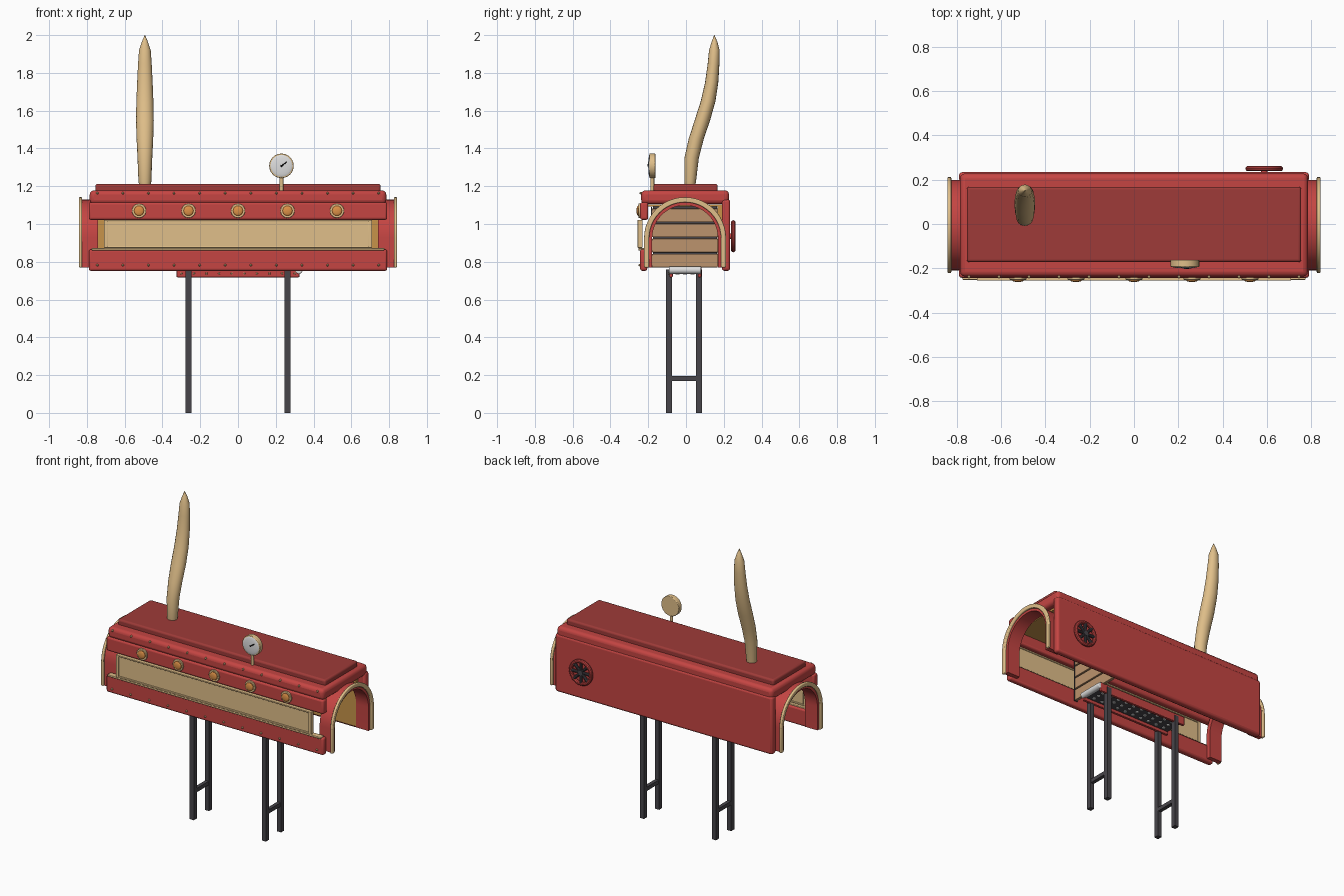
import bpy, bmesh, math
from mathutils import Vector, Matrix

cube = bpy.data.objects.get("Cube")
if cube:
    bpy.data.objects.remove(cube, do_unlink=True)


def material(name, r, g, b):
    lin = [((c + 0.055) / 1.055) ** 2.4 if c > 0.04 else c / 12.92 for c in (r, g, b)]
    m = bpy.data.materials.new(name)
    m.use_nodes = True
    m.diffuse_color = (*lin, 1)
    m.node_tree.nodes["Principled BSDF"].inputs["Base Color"].default_value = (*lin, 1)
    return m


RED = material("red paint", .77, .27, .26)
DARK_RED = material("dark red paint", .62, .23, .22)
TAN = material("pale tan", .88, .75, .54)
WOOD = material("brown wood", .74, .58, .43)
OCHRE = material("ochre lining", .78, .58, .29)
ORANGE = material("amber", .87, .57, .28)
IRON = material("dark iron", .28, .27, .29)
WHITE = material("dial white", .87, .87, .87)
BLACK = material("black", .08, .08, .08)


def finish(name, bm, mat, bevel=0):
    bmesh.ops.recalc_face_normals(bm, faces=bm.faces)
    me = bpy.data.meshes.new(name)
    bm.to_mesh(me)
    bm.free()
    me.materials.append(mat)
    ob = bpy.data.objects.new(name, me)
    bpy.context.collection.objects.link(ob)
    if bevel:
        mod = ob.modifiers.new("bevel", "BEVEL")
        mod.width, mod.segments = bevel, 3
    bpy.ops.object.select_all(action="DESELECT")
    ob.select_set(True)
    bpy.context.view_layer.objects.active = ob
    bpy.ops.object.shade_smooth_by_angle(angle=math.radians(35))
    return ob


def box(name, x, y, z, mat, bevel=0):
    """Box from (min, max) pairs."""
    bm = bmesh.new()
    bmesh.ops.create_cube(bm, size=1)
    for v in bm.verts:
        v.co = [a[0] + (c + .5) * (a[1] - a[0]) for c, a in zip(v.co, (x, y, z))]
    return finish(name, bm, mat, bevel)


def rod(name, a, b, r, mat, r2=None, sides=24, bevel=0):
    """Cylinder or cone between two points."""
    a, b = Vector(a), Vector(b)
    bm = bmesh.new()
    turn = (b - a).to_track_quat("Z", "Y").to_matrix().to_4x4()
    bmesh.ops.create_cone(bm, cap_ends=True, segments=sides, radius1=r,
                          radius2=r if r2 is None else r2, depth=(b - a).length,
                          matrix=Matrix.Translation((a + b) / 2) @ turn)
    return finish(name, bm, mat, bevel)


def dome(name, centre, r, depth, mat, seg=16):
    """Ball flattened along y."""
    bm = bmesh.new()
    bmesh.ops.create_uvsphere(bm, u_segments=seg, v_segments=seg // 2, radius=1,
                              matrix=Matrix.Translation(centre) @ Matrix.Diagonal((r, depth, r, 1)))
    return finish(name, bm, mat)


def ring(name, centre, r, tube, mat, seg=32, sides=10):
    """Torus facing along y."""
    bm = bmesh.new()
    rows = []
    for i in range(seg):
        a = math.tau * i / seg
        rows.append([bm.verts.new(Vector(centre) + Vector((
            (r + tube * math.cos(t)) * math.cos(a), tube * math.sin(t),
            (r + tube * math.cos(t)) * math.sin(a))))
            for t in (math.tau * j / sides for j in range(sides))])
    for i in range(seg):
        p, q = rows[i], rows[(i + 1) % seg]
        for j in range(sides):
            k = (j + 1) % sides
            bm.faces.new((p[j], p[k], q[k], q[j]))
    return finish(name, bm, mat)


def arch(name, x0, x1, inner, outer, mat, bevel=0):
    """Round-topped doorway frame, extruded along x."""
    def path(r):
        top = [(r * math.cos(math.pi * i / 24), .925 + r * math.sin(math.pi * i / 24)) for i in range(25)]
        return [(r, .77)] + top + [(-r, .77)]
    bm = bmesh.new()
    rows = [[bm.verts.new((x, y - .005, z)) for x, (y, z) in
             zip((x0, x1, x1, x0), (o, o, i, i))] for o, i in zip(path(outer), path(inner))]
    for p, q in zip(rows, rows[1:]):
        for j in range(4):
            k = (j + 1) % 4
            bm.faces.new((p[j], p[k], q[k], q[j]))
    bm.faces.new(rows[0])
    bm.faces.new(rows[-1])
    return finish(name, bm, mat, bevel)


# Housing: roof, front band, lower rail and back wall around an open bottom
box("roof_slab", (-.755, .755), (-.172, .168), (1.165, 1.212), DARK_RED, .012)
box("roof_cap", (-.785, .785), (-.237, .228), (1.105, 1.178), RED, .022)
box("front_band", (-.79, .79), (-.243, -.2), (1.022, 1.115), RED, .012)
box("front_lower_rail", (-.79, .79), (-.243, -.205), (.752, .866), RED, .012)
box("back_wall", (-.79, .79), (.19, .234), (.752, 1.13), RED, .014)
box("front_ledge", (-.775, .775), (-.252, -.215), (.86, .873), TAN, .004)

# Inner lining
box("back_lining", (-.74, .74), (.168, .19), (.775, 1.1), OCHRE)
box("ceiling_lining", (-.74, .74), (-.2, .19), (1.092, 1.104), OCHRE)

# Front panel with a raised frame
box("front_panel", (-.7, .7), (-.248, -.235), (.874, 1.022), TAN)
for z in (.874, 1.012):
    box("panel_frame_rail", (-.71, .71), (-.256, -.23), (z, z + .01), TAN, .003)
for s in (-1, 1):
    box("panel_frame_side", (s * .7 - .01, s * .7 + .01), (-.256, -.23), (.874, 1.022), TAN, .003)

# Arched ends
for s in (-1, 1):
    arch("end_arch", s * .74, s * .83, .174, .204, RED)
    arch("arch_trim", s * .825, s * .842, .19, .217, TAN, .005)

# Plank bulkhead with iron strips behind its joints
for i in range(4):
    z = .77 + i * .08
    box("bulkhead_plank", (.29, .31), (-.18, .168), (z, z + .072), WOOD, .003)
    box("bulkhead_strip", (.28, .29), (-.175, .165), (z + .066, z + .086), IRON)
box("bulkhead_post", (.286, .312), (-.186, -.18), (.77, 1.09), IRON)

# Rivets along the cap and rail
for i in range(12):
    x = -.745 + i * 1.49 / 11
    dome("cap_rivet", (x, -.237, 1.163), .0065, .01, TAN, 8)
    dome("rail_rivet", (x, -.243, .782), .0065, .009, TAN, 8)

# Round lamps on the front band
for i in range(5):
    x = (i - 2) * .262
    rod("lamp_base", (x, -.24, 1.07), (x, -.252, 1.07), .038, TAN, bevel=.003)
    rod("lamp_glass", (x, -.25, 1.07), (x, -.255, 1.07), .028, ORANGE)
    dome("lamp_bulge", (x, -.255, 1.07), .026, .007, ORANGE)

# Underside tray with a perforated plate and an end roller
for y in (-.088, .063):
    box("tray_side", (-.325, .325), (y, y + .018), (.718, .775), RED, .004)
box("tray_plate", (-.32, .32), (-.08, .07), (.738, .75), IRON)
for i in range(10):
    x = -.3 + i * .6 / 9
    dome("tray_rivet", (x, -.088, .738), .006, .006, TAN, 8)
    for y in (-.045, -.005, .035):
        rod("plate_stud", (x * .9, y, .74), (x * .9, y, .733), .011, WHITE, sides=12)
rod("end_roller", (.322, -.09, .756), (.322, .08, .756), .02, WHITE, bevel=.005)

# Legs and cross bars
for x in (-.262, .262):
    for y in (-.09, .068):
        box("leg", (x - .015, x + .015), (y - .016, y + .016), (0, .76), IRON)
    box("leg_crossbar", (x - .012, x + .012), (-.09, .068), (.17, .195), IRON)

# Curved, pointed stack: each row is height, y offset, half width, half depth
stack = [(1.205, .022, .03, .028), (1.225, .022, .034, .031), (1.35, .03, .039, .038),
         (1.45, .054, .044, .04), (1.55, .087, .047, .041), (1.65, .117, .045, .039),
         (1.75, .136, .041, .035), (1.85, .146, .036, .031), (1.92, .15, .031, .028),
         (1.965, .151, .016, .015), (2, .15, .001, .001)]
bm = bmesh.new()
rows = [[bm.verts.new((-.493 + w * math.cos(a), y + d * math.sin(a), z))
         for a in (math.tau * i / 16 for i in range(16))] for z, y, w, d in stack]
for p, q in zip(rows, rows[1:]):
    for j in range(16):
        k = (j + 1) % 16
        bm.faces.new((p[j], p[k], q[k], q[j]))
bm.faces.new(rows[0])
bm.faces.new(rows[-1])
finish("curved_stack", bm, TAN)

# Dial gauge
rod("gauge_stem", (.23, -.178, 1.17), (.23, -.178, 1.26), .01, TAN, sides=12)
rod("gauge_case", (.23, -.162, 1.308), (.23, -.194, 1.308), .065, TAN, bevel=.004)
dome("gauge_face", (.23, -.192, 1.308), .06, .008, WHITE, 24)
rod("gauge_needle", (.228, -.2, 1.306), (.258, -.198, 1.328), .004, BLACK, r2=.003, sides=8)
dome("gauge_pivot", (.23, -.199, 1.308), .006, .003, BLACK, 8)

# Hand wheel on the back wall
hub = Vector((.588, .25, .935))
ring("wheel_rim", hub, .073, .012, RED)
rod("wheel_shaft", hub - Vector((0, .025, 0)), hub, .014, RED)
rod("wheel_hub", hub - Vector((0, .01, 0)), hub + Vector((0, .01, 0)), .018, IRON)
for i in range(8):
    a = math.tau * i / 8
    rod("wheel_spoke", hub, hub + Vector((math.cos(a), 0, math.sin(a))) * .068, .007, IRON, r2=.011, sides=10)
